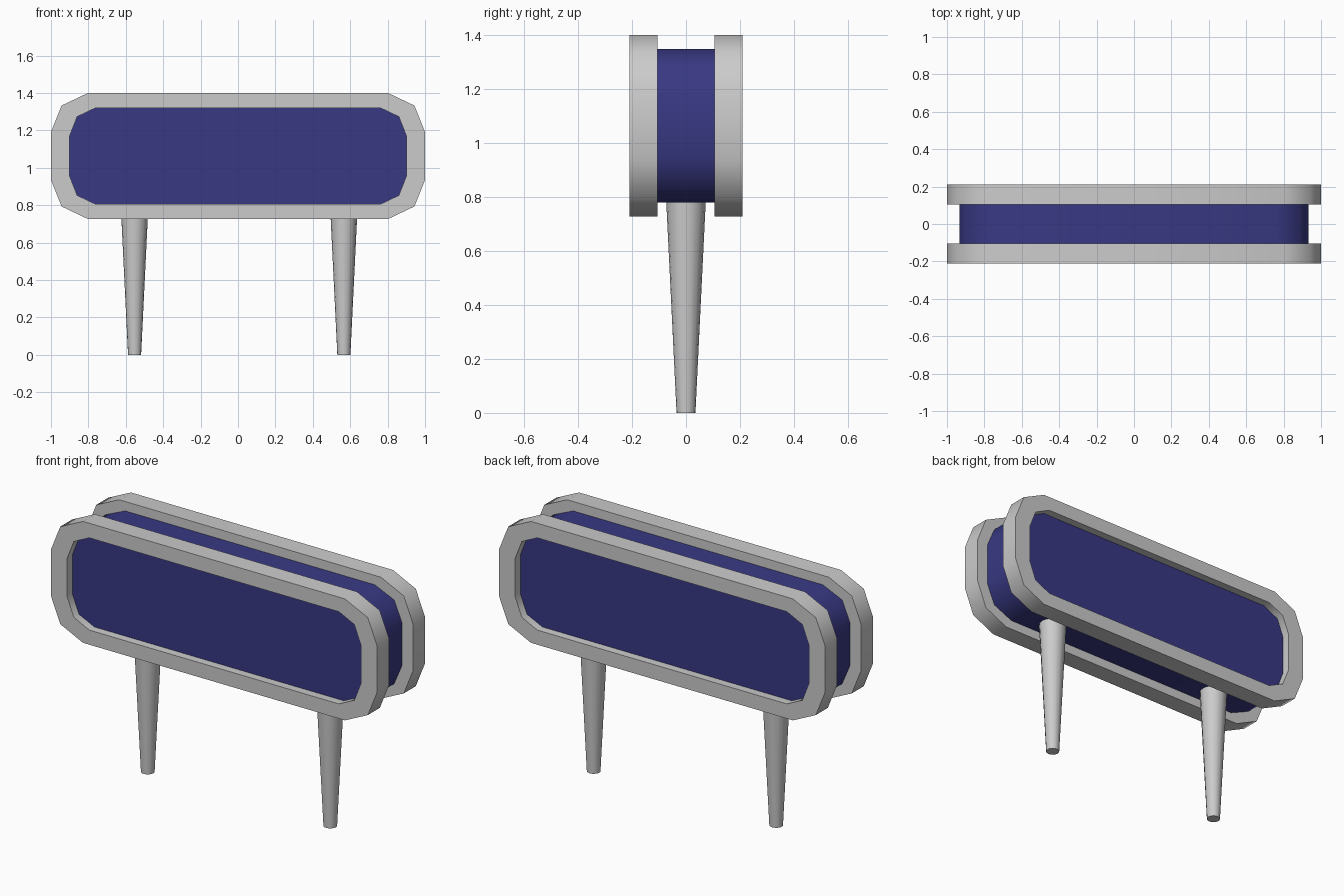
import bpy, bmesh
from math import radians

if "Cube" in bpy.data.objects:
    bpy.data.objects.remove(bpy.data.objects["Cube"])

ZC = 1.063  # centre height of the body

# Quarter outlines (x, z from centre) mirrored into full 12-point loops
OUTER = [(1.0, 0.128), (0.943, 0.27), (0.803, 0.3365)]
INNER = [(0.90, 0.108), (0.86, 0.21), (0.765, 0.2555)]
CORE = [(0.933, 0.117), (0.884, 0.232), (0.765, 0.2845)]


def loop(quarter):
    q = quarter
    return (q + [(-x, z) for x, z in reversed(q)] + [(-x, -z) for x, z in q]
            + [(x, -z) for x, z in reversed(q)])


def finish(bm, name, mat=None):
    bmesh.ops.recalc_face_normals(bm, faces=bm.faces)
    mesh = bpy.data.meshes.new(name)
    bm.to_mesh(mesh)
    bm.free()
    ob = bpy.data.objects.new(name, mesh)
    bpy.context.collection.objects.link(ob)
    if mat:
        mesh.materials.append(mat)
    bpy.ops.object.select_all(action='DESELECT')
    ob.select_set(True)
    bpy.context.view_layer.objects.active = ob
    bpy.ops.object.shade_smooth_by_angle(angle=radians(50))
    return ob


def verts(bm, quarter, y):
    return [bm.verts.new((x, y, ZC + z)) for x, z in loop(quarter)]


def bridge(bm, a, b):
    n = len(a)
    for i in range(n):
        j = (i + 1) % n
        bm.faces.new((a[i], a[j], b[j], b[i]))


def slab(name, quarter, y0, y1, mat):
    bm = bmesh.new()
    a, b = verts(bm, quarter, y0), verts(bm, quarter, y1)
    bridge(bm, a, b)
    bm.faces.new(a)
    bm.faces.new(b)
    return finish(bm, name, mat)


def ring(name, y0, y1):
    bm = bmesh.new()
    loops = [verts(bm, OUTER, y0), verts(bm, OUTER, y1),
             verts(bm, INNER, y1), verts(bm, INNER, y0)]
    for i in range(4):
        bridge(bm, loops[i], loops[(i + 1) % 4])
    return finish(bm, name)


blue = bpy.data.materials.new("blue")
blue.diffuse_color = (0.04, 0.04, 0.23, 1)
blue.use_nodes = True
blue.node_tree.nodes["Principled BSDF"].inputs["Base Color"].default_value = blue.diffuse_color

# Blue body between the frames
slab("core", CORE, -0.105, 0.105, blue)

# Grey frames with recessed blue panels, front and back
for side, s in (("front", -1), ("back", 1)):
    ring(side + "_frame", s * 0.105, s * 0.21)
    slab(side + "_panel", INNER, s * 0.105, s * 0.165, blue)

# Tapered round legs
for side, x in (("left", -0.553), ("right", 0.566)):
    bm = bmesh.new()
    bmesh.ops.create_cone(bm, cap_ends=True, segments=16,
                          radius1=0.035, radius2=0.074, depth=0.8)
    bmesh.ops.translate(bm, verts=bm.verts, vec=(x, 0, 0.4))
    finish(bm, side + "_leg")
